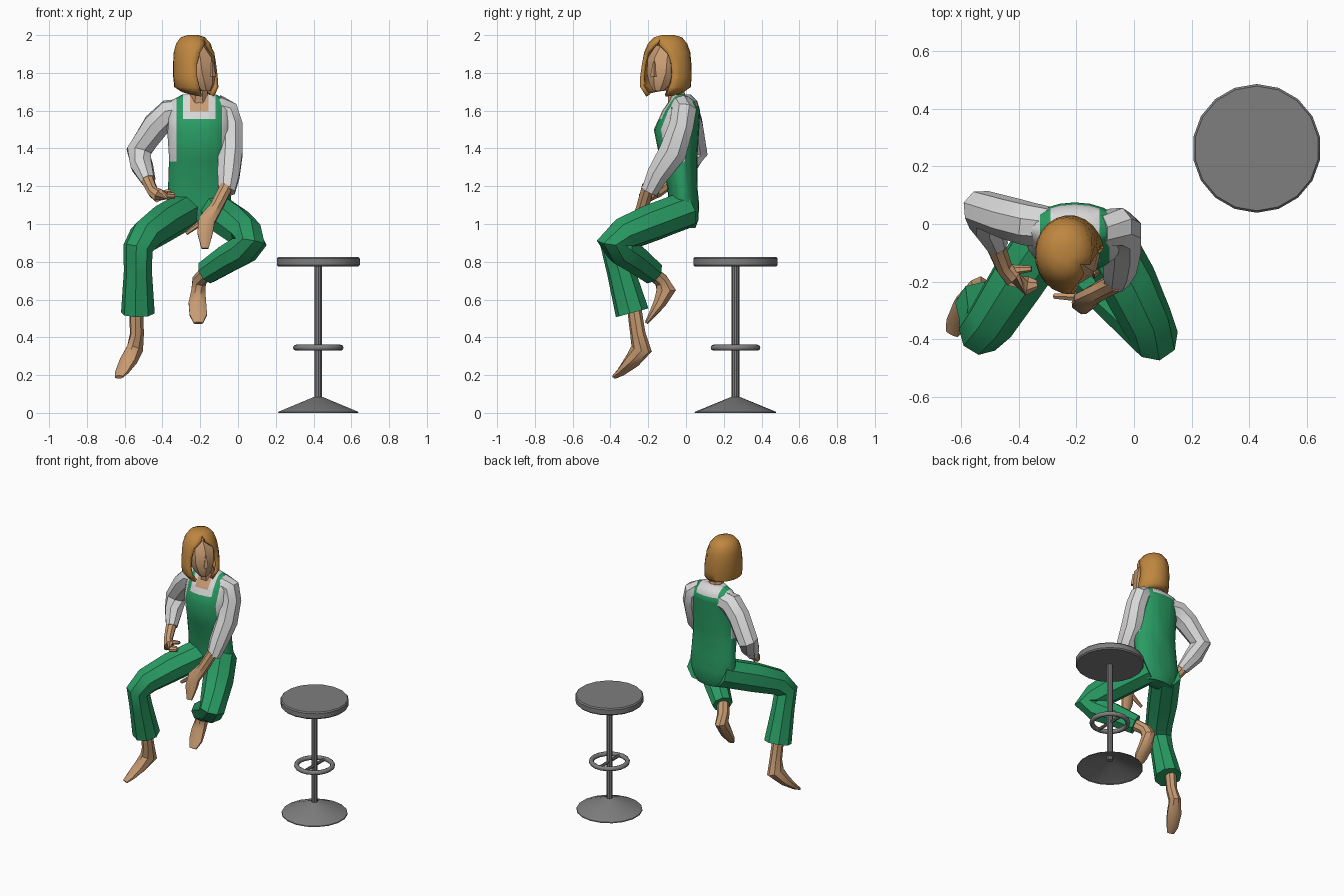
import bpy, bmesh, math
from mathutils import Vector

if "Cube" in bpy.data.objects:
    bpy.data.objects.remove(bpy.data.objects["Cube"], do_unlink=True)


def material(name, rgb):
    mat = bpy.data.materials.new(name)
    mat.use_nodes = True
    mat.diffuse_color = (*rgb, 1)
    mat.node_tree.nodes["Principled BSDF"].inputs["Base Color"].default_value = (*rgb, 1)
    return mat


GREEN = material("green cloth", (.022, .33, .125))
WHITE = material("white cloth", (.68, .68, .68))
SKIN = material("skin", (.58, .33, .17))
HAIR = material("ginger hair", (.52, .24, .05))
METAL = material("grey metal", (.21, .21, .21))


def smooth(ob, angle):
    bpy.ops.object.select_all(action='DESELECT')
    ob.select_set(True)
    bpy.context.view_layer.objects.active = ob
    bpy.ops.object.shade_smooth_by_angle(angle=math.radians(angle))


def finish(name, bm, materials, angle=35):
    bmesh.ops.recalc_face_normals(bm, faces=bm.faces)
    mesh = bpy.data.meshes.new(name)
    bm.to_mesh(mesh)
    bm.free()
    for mat in materials:
        mesh.materials.append(mat)
    ob = bpy.data.objects.new(name, mesh)
    bpy.context.collection.objects.link(ob)
    smooth(ob, angle)
    return ob


def skin_rings(bm, rings, cap_start=True):
    """Bridge equal rings of points and cap the ends."""
    loops = [[bm.verts.new(point) for point in ring] for ring in rings]
    for low, high in zip(loops, loops[1:]):
        for i in range(len(low)):
            bm.faces.new((low[i - 1], low[i], high[i], high[i - 1]))
    if cap_start:
        bm.faces.new(loops[0])
    bm.faces.new(loops[-1])


def limb(name, mat, axis, path, sides=8):
    """Tube through points (x, y, z, radius along axis, optional radius across)."""
    points = [Vector(p[:3]) for p in path]
    last = len(points) - 1
    rings = []
    for i, centre in enumerate(points):
        before = (centre - points[max(i - 1, 0)]).normalized()
        after = (points[min(i + 1, last)] - centre).normalized()
        tangent = (before + after).normalized()
        side = Vector(axis)
        side = (side - tangent * side.dot(tangent)).normalized()
        up = tangent.cross(side)
        angles = [math.tau * (k + .5) / sides for k in range(sides)]
        rings.append([centre + side * path[i][3] * math.cos(a) + up * path[i][-1] * math.sin(a)
                      for a in angles])
    bm = bmesh.new()
    skin_rings(bm, rings)
    return finish(name, bm, [mat])


def ellipse(x, y, z, rx, ry, sides, turn=0):
    angles = [math.tau * k / sides + turn for k in range(sides)]
    return [(x + rx * math.cos(a), y + ry * math.sin(a), z) for a in angles]


# Torso: lofted, cut along the bib and strap borders, then coloured by region
MID, BIB, STRAP, NECK, BACK = -.205, .085, .12, .05, .15
BIB_TOP, BACK_TOP, COLLAR, WAIST, SEAM = 1.555, 1.625, 1.595, 1.33, -.01
bm = bmesh.new()
skin_rings(bm, [ellipse(MID, y, z, rx, ry, 20) for z, y, rx, ry in (
    (.98, 0, .11, .05), (1.02, -.01, .15, .075), (1.1, -.01, .17, .08),
    (1.2, -.02, .165, .08), (1.35, -.04, .16, .1), (1.5, -.05, .17, .12),
    (1.6, -.025, .17, .1), (1.65, -.015, .155, .075), (1.685, -.025, .09, .05))])
cuts = [((0, 0, z), (0, 0, 1)) for z in (WAIST, BIB_TOP, COLLAR, BACK_TOP)]
cuts += [((MID + s * d, 0, 0), (1, 0, 0)) for d in (BIB, STRAP, NECK, BACK) for s in (-1, 1)]
cuts.append(((0, SEAM, 0), (0, 1, 0)))
for point, normal in cuts:
    bmesh.ops.bisect_plane(bm, geom=bm.verts[:] + bm.edges[:] + bm.faces[:],
                           plane_co=point, plane_no=normal)
for face in bm.faces:
    centre = face.calc_center_median()
    offset = abs(centre.x - MID)
    front = centre.y < SEAM
    panel, top = (STRAP, BIB_TOP) if front else (BACK, BACK_TOP)
    if centre.z < WAIST or (offset < panel and centre.z < top) or BIB < offset < STRAP:
        face.material_index = 0
    elif offset < NECK and centre.z > COLLAR and front:
        face.material_index = 2
    else:
        face.material_index = 1
finish("dungarees_torso", bm, [GREEN, WHITE, SKIN], 50)

# Trouser legs
limb("right_trouser_leg", GREEN, (.86, -.5, -.1), [
    (-.27, 0, 1.075, .1), (-.4, -.19, 1, .1), (-.49, -.33, .935, .09),
    (-.53, -.375, .87, .08), (-.53, -.345, .75, .075), (-.53, -.285, .53, .09)])
limb("left_trouser_leg", GREEN, (.6, .42, -.35), [
    (-.13, 0, 1.075, .1), (-.02, -.2, 1, .1), (.045, -.335, .945, .09),
    (.07, -.39, .905, .085), (.03, -.345, .865, .085), (-.05, -.275, .82, .08),
    (-.165, -.18, .745, .067)])

# Bare feet
limb("right_foot", SKIN, (.86, -.5, 0), [
    (-.54, -.275, .56, .038), (-.535, -.255, .42, .036, .042), (-.545, -.235, .34, .04, .06),
    (-.58, -.285, .275, .05, .04), (-.615, -.345, .215, .04, .02), (-.63, -.38, .19, .025, .01)])
limb("left_foot", SKIN, (1, 0, 0), [
    (-.165, -.185, .745, .04), (-.205, -.13, .7, .04), (-.21, -.105, .65, .04, .055),
    (-.215, -.14, .58, .05, .036), (-.21, -.18, .52, .05, .02), (-.21, -.21, .475, .026, .01)])

# Sleeves
limb("right_sleeve", WHITE, (0, 1, .15), [
    (-.29, -.01, 1.595, .07), (-.365, 0, 1.585, .077), (-.435, .02, 1.52, .075),
    (-.525, .05, 1.385, .07), (-.51, 0, 1.31, .062), (-.475, -.075, 1.23, .04)])
limb("left_sleeve", WHITE, (1, 0, 0), [
    (-.12, -.02, 1.63, .06), (-.06, -.01, 1.595, .07), (-.04, -.025, 1.52, .07),
    (-.04, -.07, 1.38, .07, .08), (-.05, -.15, 1.26, .063), (-.06, -.195, 1.17, .047)])

# Forearms, hands and thumbs
limb("right_hand", SKIN, (.8, -.5, 0), [
    (-.485, -.06, 1.245, .036), (-.45, -.15, 1.17, .03), (-.42, -.19, 1.15, .04, .026),
    (-.37, -.215, 1.15, .036, .022), (-.335, -.21, 1.15, .016)])
limb("right_thumb", SKIN, (0, 0, 1), [(-.43, -.16, 1.16, .02), (-.355, -.155, 1.175, .01)], 6)
limb("left_hand", SKIN, (1, .1, .3), [
    (-.06, -.2, 1.2, .036), (-.115, -.23, 1.09, .035), (-.165, -.26, 1.02, .047, .03),
    (-.175, -.28, .95, .044, .024), (-.175, -.3, .87, .02, .014)])
limb("left_thumb", SKIN, (0, 1, 0), [(-.15, -.255, 1.04, .02), (-.275, -.25, .95, .01)], 6)

# Neck and head, turned towards the left
TURN = math.radians(-36)
facing = Vector((math.cos(TURN), math.sin(TURN), 0))
skull = Vector((-.225, -.105, 0))
limb("neck", SKIN, (1, 0, 0), [
    (-.205, -.04, 1.59, .06), (-.207, -.05, 1.68, .05), (-.21, -.09, 1.8, .045)])
bm = bmesh.new()
rings = []
for z, shift, radius in ((1.705, .065, .03), (1.74, .05, .06), (1.8, .026, .088),
                         (1.88, .014, .09), (1.945, -.015, .065)):
    centre = skull + facing * shift
    rings.append(ellipse(centre.x, centre.y, z, radius, radius, 8, TURN))
skin_rings(bm, rings)
nose = bmesh.ops.create_cone(bm, cap_ends=True, segments=4, radius1=.02, radius2=.005, depth=.08)
bmesh.ops.translate(bm, verts=nose["verts"], vec=skull + facing * .11 + Vector((0, 0, 1.82)))
finish("head", bm, [SKIN])

# Bob hair: a shell of revolution, open at the face, with locks dropping forward
bm = bmesh.new()
rows = []
STEPS = 16
for z, radius, gap in ((2, .03, 0), (1.988, .066, 0), (1.955, .092, 10), (1.91, .107, 36),
                       (1.85, .115, 48), (1.78, .12, 51), (1.725, .118, 47), (1.69, .09, 38)):
    half = math.radians(gap)
    shift = (1.8 - z) * .09
    row = []
    for k in range(STEPS + 1):
        a = half + (math.tau - 2 * half) * k / STEPS
        drop = .02 * math.cos(a) if z < 1.7 else 0
        x = radius * math.cos(a + TURN)
        y = radius * math.sin(a + TURN) * 1.14
        row.append(bm.verts.new(skull + facing * shift + Vector((x, y, z - drop))))
    rows.append(row)
for high, low in zip(rows, rows[1:]):
    for k in range(STEPS):
        bm.faces.new((high[k], low[k], low[k + 1], high[k + 1]))
bm.faces.new(rows[0][:-1])
bmesh.ops.remove_doubles(bm, verts=bm.verts, dist=.0005)
hair = finish("bob_hair", bm, [HAIR], 50)
shell = hair.modifiers.new("thickness", 'SOLIDIFY')
shell.thickness = .022
shell.offset = -1

# Bar stool, its base hollow underneath
SX, SY = .425, .262
RING_Z = .345


def turned(name, profile, sides, cap_start=True):
    bm = bmesh.new()
    turn = math.pi / sides
    skin_rings(bm, [ellipse(SX, SY, z, r, r, sides, turn) for z, r in profile], cap_start)
    return finish(name, bm, [METAL])


turned("stool_seat", ((.775, .216), (.783, .223), (.817, .223), (.825, .216)), 18)
turned("stool_post", ((.06, .02), (.78, .02)), 10)
turned("stool_base", ((0, .216), (.006, .214), (.085, .022)), 18, cap_start=False)
bpy.ops.mesh.primitive_torus_add(location=(SX, SY, RING_Z), major_radius=.118,
                                 minor_radius=.016, major_segments=18, minor_segments=8)
foot_ring = bpy.context.object
foot_ring.name = "stool_foot_ring"
foot_ring.data.materials.append(METAL)
smooth(foot_ring, 50)
limb("stool_ring_bar", METAL, (0, 0, 1), [(SX, SY + s * .115, RING_Z, .011) for s in (-1, 1)])
